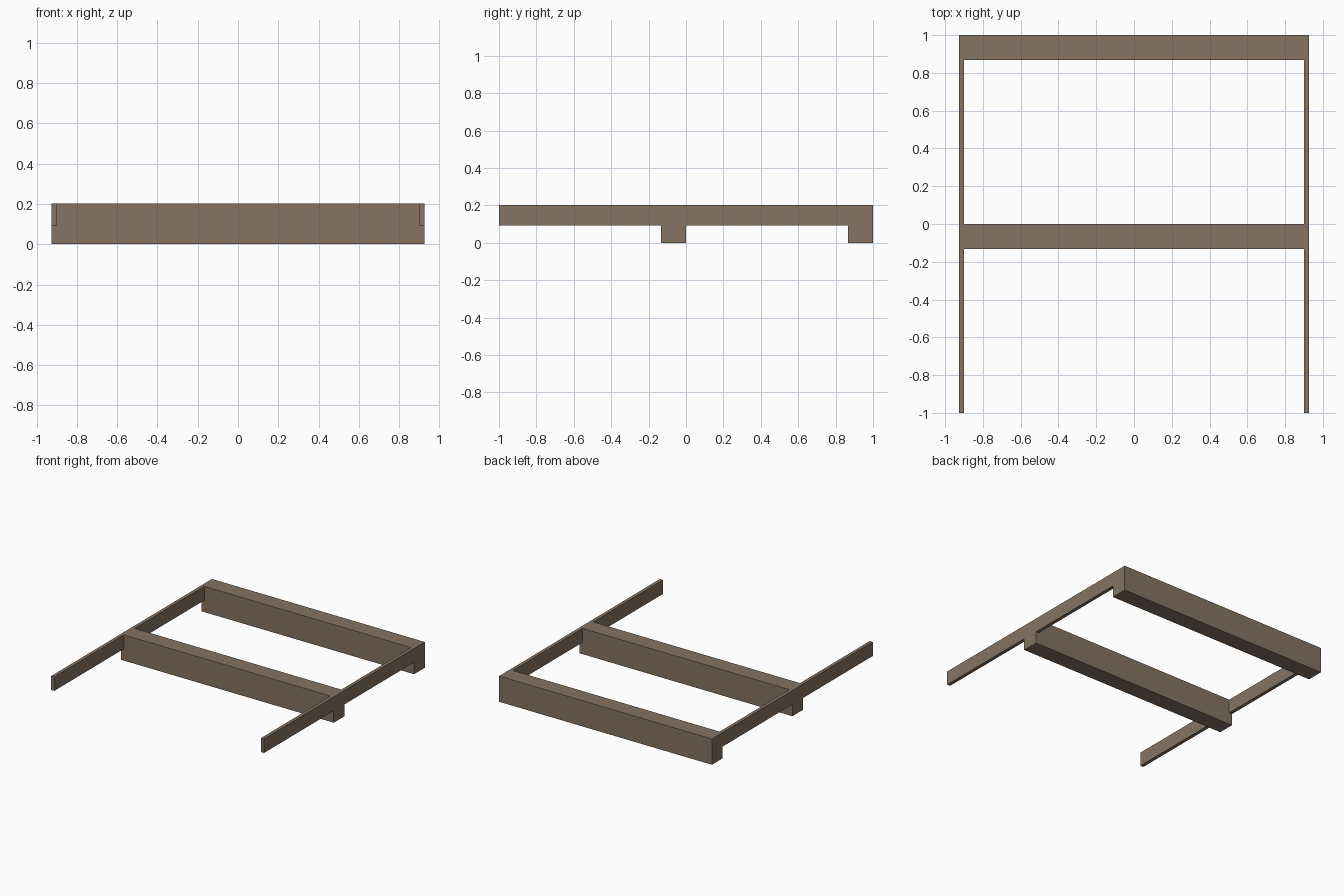
import bpy, bmesh

if "Cube" in bpy.data.objects:
    bpy.data.objects.remove(bpy.data.objects["Cube"])

wood = bpy.data.materials.new("brown_wood")
wood.diffuse_color = (0.235, 0.173, 0.122, 1.0)
wood.use_nodes = True
wood.node_tree.nodes["Principled BSDF"].inputs["Base Color"].default_value = wood.diffuse_color

HALF_W, RAIL_T = 0.927, 0.027       # outer half width, rail thickness
TOP, RAIL_BOTTOM = 0.203, 0.093
BEAM_D = 0.133


def box(name, lo, hi, open_ends=()):
    """Box between two corners; open_ends lists y values whose hidden cap is removed."""
    bm = bmesh.new()
    bmesh.ops.create_cube(bm, size=1)
    for v in bm.verts:
        v.co = [lo[i] if v.co[i] < 0 else hi[i] for i in range(3)]
    caps = [f for f in bm.faces
            if any(all(abs(v.co.y - y) < 1e-5 for v in f.verts) for y in open_ends)]
    bmesh.ops.delete(bm, geom=caps, context='FACES_ONLY')
    mesh = bpy.data.meshes.new(name)
    bm.to_mesh(mesh)
    bm.free()
    mesh.materials.append(wood)
    obj = bpy.data.objects.new(name, mesh)
    bpy.context.collection.objects.link(obj)
    return obj


# Cross beams, full width
for name, y in (("rear_beam", 1.0), ("middle_beam", 0.0)):
    box(name, (-HALF_W, y - BEAM_D, 0), (HALF_W, y, TOP))

# Side rails, flush with the beam tops and ends, mirrored to both sides
for name, y0, y1, joints in (("rear_rails", 0.0, 1 - BEAM_D, (0.0, 1 - BEAM_D)),
                             ("front_rails", -1.0, -BEAM_D, (-BEAM_D,))):
    rail = box(name, (HALF_W - RAIL_T, y0, RAIL_BOTTOM), (HALF_W, y1, TOP), joints)
    rail.modifiers.new("mirror", 'MIRROR').use_axis[0] = True
